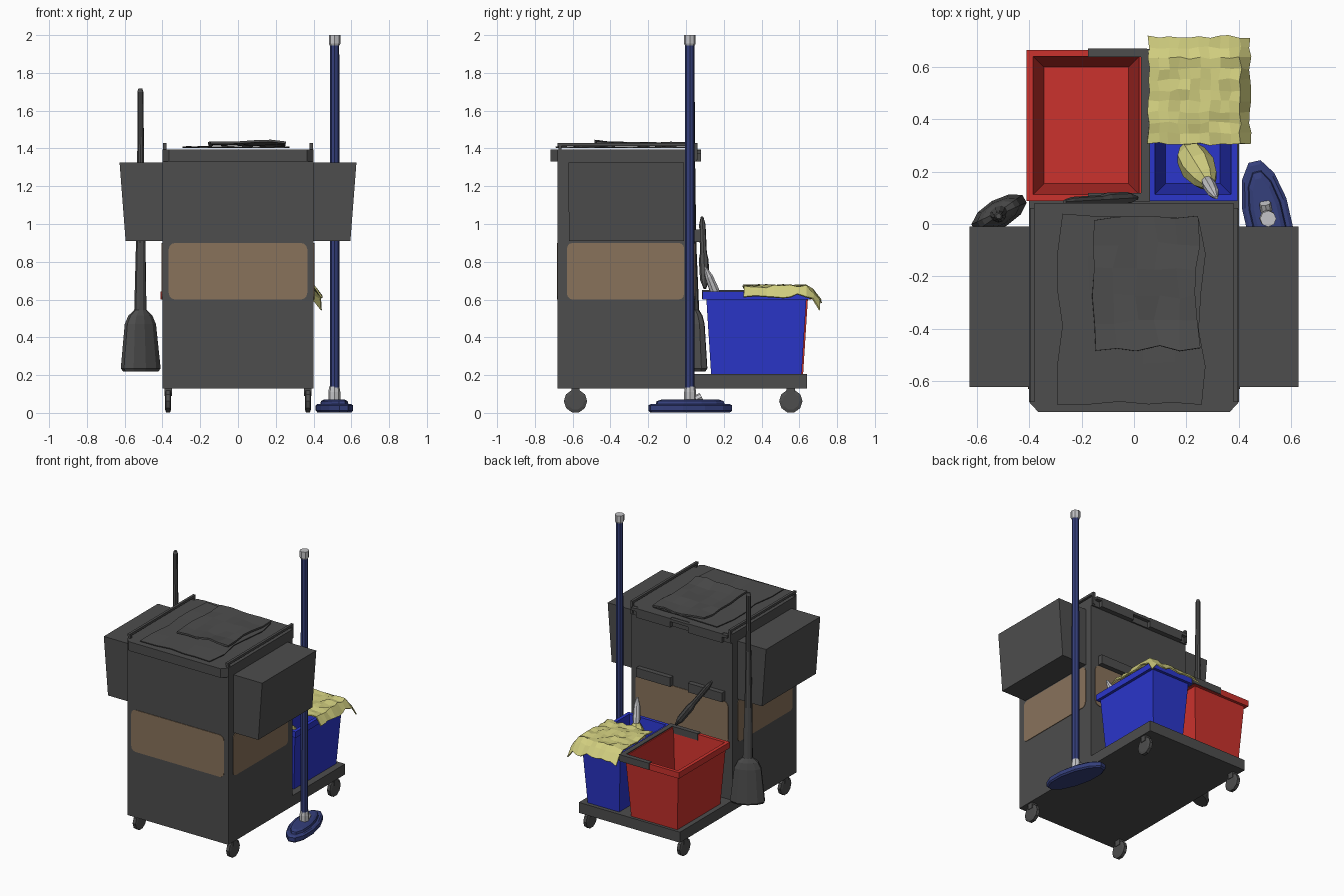
import bpy, bmesh, math, random
from mathutils import Vector

if "Cube" in bpy.data.objects:
    bpy.data.objects.remove(bpy.data.objects["Cube"])
random.seed(4)

def mat(name, r, g, b):
    m = bpy.data.materials.new(name)
    m.diffuse_color = (r, g, b, 1)
    m.use_nodes = True
    m.node_tree.nodes["Principled BSDF"].inputs["Base Color"].default_value = m.diffuse_color
    return m

GREY = mat("dark_grey", .075, .075, .075)
BROWN = mat("brown", .25, .17, .105)
BLUE = mat("bright_blue", .024, .037, .60)
RED = mat("red", .60, .032, .026)
YELLOW = mat("pale_yellow", .63, .61, .21)
NAVY = mat("navy", .035, .05, .20)
SILVER = mat("silver", .55, .55, .57)

def finish(bm, name, m):
    bmesh.ops.recalc_face_normals(bm, faces=bm.faces)
    me = bpy.data.meshes.new(name)
    bm.to_mesh(me)
    bm.free()
    ob = bpy.data.objects.new(name, me)
    bpy.context.collection.objects.link(ob)
    me.materials.append(m)
    return ob

def loft(name, rings, m):
    """Skin a stack of equal-length rings and cap both ends."""
    bm = bmesh.new()
    vs = [[bm.verts.new(p) for p in r] for r in rings]
    n = len(vs[0])
    for a, b in zip(vs, vs[1:]):
        for i in range(n):
            j = (i + 1) % n
            bm.faces.new((a[i], a[j], b[j], b[i]))
    bm.faces.new(vs[0][::-1])
    bm.faces.new(vs[-1])
    return finish(bm, name, m)

def rect(x0, x1, y0, y1, z):
    return [(x0, y0, z), (x1, y0, z), (x1, y1, z), (x0, y1, z)]

def box(name, x0, x1, y0, y1, z0, z1, m=GREY):
    return loft(name, [rect(x0, x1, y0, y1, z0), rect(x0, x1, y0, y1, z1)], m)

def oval(cx, cy, z, rx, ry, turn=0, n=10):
    c, s = math.cos(turn), math.sin(turn)
    pts = []
    for i in range(n):
        a = 2 * math.pi * (i + .5) / n
        u, v = rx * math.cos(a), ry * math.sin(a)
        pts.append((cx + u * c - v * s, cy + u * s + v * c, z))
    return pts

def spindle(name, a, b, prof, m, n=8, flat=1):
    """Round part along a-b; prof = (fraction, radius) pairs."""
    a, b = Vector(a), Vector(b)
    d = b - a
    q = d.to_track_quat('Z', 'Y')
    rings = [[a + d * t + q @ Vector((r * math.cos(2 * math.pi * i / n),
              r * flat * math.sin(2 * math.pi * i / n), 0)) for i in range(n)] for t, r in prof]
    return loft(name, rings, m)

def rounded(w0, w1, h0, h1, r):
    pts = []
    for cx, cy, a0 in ((w1 - r, h1 - r, 0), (w0 + r, h1 - r, 90), (w0 + r, h0 + r, 180), (w1 - r, h0 + r, 270)):
        for k in range(4):
            a = math.radians(a0 + 30 * k)
            pts.append((cx + r * math.cos(a), cy + r * math.sin(a)))
    return pts

def sheet(name, x0, x1, y0, y1, height, m, n=9, wob=.008, thick=.006):
    """Wrinkled cloth with a wobbly outline."""
    bm = bmesh.new()
    g = [[bm.verts.new((x := x0 + (x1 - x0) * i / n + random.uniform(-wob, wob),
                        y := y0 + (y1 - y0) * j / n + random.uniform(-wob, wob),
                        height(x, y))) for j in range(n + 1)] for i in range(n + 1)]
    for i in range(n):
        for j in range(n):
            bm.faces.new((g[i][j], g[i + 1][j], g[i + 1][j + 1], g[i][j + 1]))
    ob = finish(bm, name, m)
    ob.modifiers.new("thickness", 'SOLIDIFY').thickness = thick
    return ob

# cart body and rear platform
box("cart_body", -.4, .4, -.68, .045, .13, 1.33)
box("platform", -.4, .4, .045, .64, .13, .205)

# lid with cut front corners
lid = [(-.4, .055), (-.4, -.68), (-.365, -.718), (.365, -.718), (.4, -.68), (.4, .055)]
loft("lid", [[(x, y, z) for x, y in lid] for z in (1.33, 1.395)], GREY)

# brown panels on front, back and both sides
P = rounded(-.367, .367, .6, .9, .035)
S = rounded(-.63, -.01, .6, .9, .03)
for name, y0, y1 in (("front_panel", -.684, -.679), ("back_panel", .044, .049)):
    loft(name, [[(x, y, z) for x, z in P] for y in (y0, y1)], BROWN)
for side, s in (("left", -1), ("right", 1)):
    loft(side + "_panel", [[(s * x, y, z) for y, z in S] for x in (.398, .404)], BROWN)
    # side bins flaring upward
    a, b = sorted((s * .398, s * .595))
    c, d = sorted((s * .398, s * .627))
    loft(side + "_bin", [rect(a, b, -.62, -.01, .91), rect(c, d, -.622, -.01, 1.325)], GREY)
    # lid rails and their posts
    x = s * .388
    box(side + "_rail", x - .009, x + .009, -.68, .06, 1.412, 1.428)
    for k, y in enumerate((-.675, .045)):
        box(f"{side}_rail_post_{k}", x - .009, x + .009, y, y + .016, 1.34, 1.428)
    # back lugs
    a, b = sorted((s * .07, s * .34))
    for k, z in enumerate((.905, 1.33)):
        box(f"{side}_lug_{k}", a, b, .04, .08, z, z + .065)
    # casters
    for k, y in enumerate((-.585, .555)):
        x = s * .37
        spindle(f"{side}_caster_{k}", (x - .016, y, .062), (x + .016, y, .062),
                [(0, .045), (.15, .062), (.85, .062), (1, .045)], GREY, 10)
        box(f"{side}_caster_fork_{k}", x - .02, x + .02, y - .022, y + .022, .09, .135)
box("back_ledge", -.38, .38, .045, .08, 1.372, 1.392)

# folded bags on the lid
sheet("large_bag", -.285, .26, -.68, .03,
      lambda x, y: 1.408 + random.uniform(0, .005), GREY, 5, .014)
sheet("small_bag", -.15, .245, -.475, .02,
      lambda x, y: 1.43 + .012 * (y < -.4) + random.uniform(-.007, .007), GREY, 5, .012, .012)

# buckets
def bucket(name, x0, x1, y0, y1, m):
    r = lambda i, z: rect(x0 + i, x1 - i, y0 + i, y1 - i, z)
    loft(name, [r(.045, .205), r(.02, .6), r(0, .6), r(0, .643), r(.025, .643), r(.066, .225)], m)

bucket("red_bucket", -.41, .045, .088, .665, RED)
bucket("blue_bucket", .055, .395, .088, .657, BLUE)

# grey clip around one side of the red bucket
box("clip_long", .027, .062, .085, .668, .602, .65)
box("clip_back", -.175, .05, .637, .67, .602, .65)
box("clip_front", -.175, .05, .085, .118, .602, .65)

# yellow cloth drooping over the blue bucket
def drape(x, y):
    z = .672 + random.uniform(-.008, .01)
    return z - max(0, y - .655) * 1.3 - max(0, x - .40) * 1.2
sheet("cloth", .055, .445, .305, .715, drape, YELLOW, 10, .006, .008)

# hand mop inside the blue bucket
spindle("hand_mop_head", (.20, .29, .46), (.29, .145, .62),
        [(0, .03), (.2, .06), (.5, .068), (.8, .05), (1, .02)], YELLOW)
spindle("hand_mop_handle", (.275, .17, .60), (.315, .10, .775),
        [(0, .02), (.3, .026), (.7, .022), (1, .006)], SILVER)

# grey brush leaning against the back
spindle("leaning_brush", (.01, .10, .66), (-.265, .085, 1.035),
        [(0, .008), (.12, .024), (.4, .026), (.5, .018), (.9, .017), (1, .008)], GREY)

# floor mop
T = math.radians(103)
loft("mop_pad", [oval(.51, .022, z, a, b, T, 12) for z, a, b in
                 ((.003, .22, .08), (.012, .23, .09), (.04, .23, .09), (.048, .215, .078))], NAVY)
loft("mop_plate", [oval(.51, .022, z, a, b, T, 12) for z, a, b in
                   ((.046, .19, .065), (.062, .185, .06), (.07, .16, .045))], NAVY)
spindle("mop_joint", (.51, .022, .065), (.51, .022, .14), [(0, .032), (.6, .032), (1, .027)], SILVER)
spindle("mop_swivel", (.505, .05, .07), (.5, .08, .085), [(0, .022), (1, .022)], SILVER)
spindle("mop_pole", (.512, .02, .13), (.512, .02, 1.95), [(0, .025), (1, .024)], NAVY)
spindle("mop_cap", (.512, .02, 1.945), (.512, .02, 2), [(0, .026), (.2, .031), (1, .031)], SILVER)

# broom on the left
B = math.radians(30)
loft("broom", [oval(cx, .03 + .01 * (z < .6), z, a, b, B) for z, a, b, cx in
               ((.22, .105, .045, -.515), (.235, .118, .055, -.515), (.47, .092, .045, -.517),
                (.515, .07, .038, -.517), (.545, .034, .028, -.517), (.9, .026, .024, -.515),
                (1.3, .019, .019, -.515), (1.7, .016, .016, -.517), (1.718, .01, .01, -.517))], GREY)
